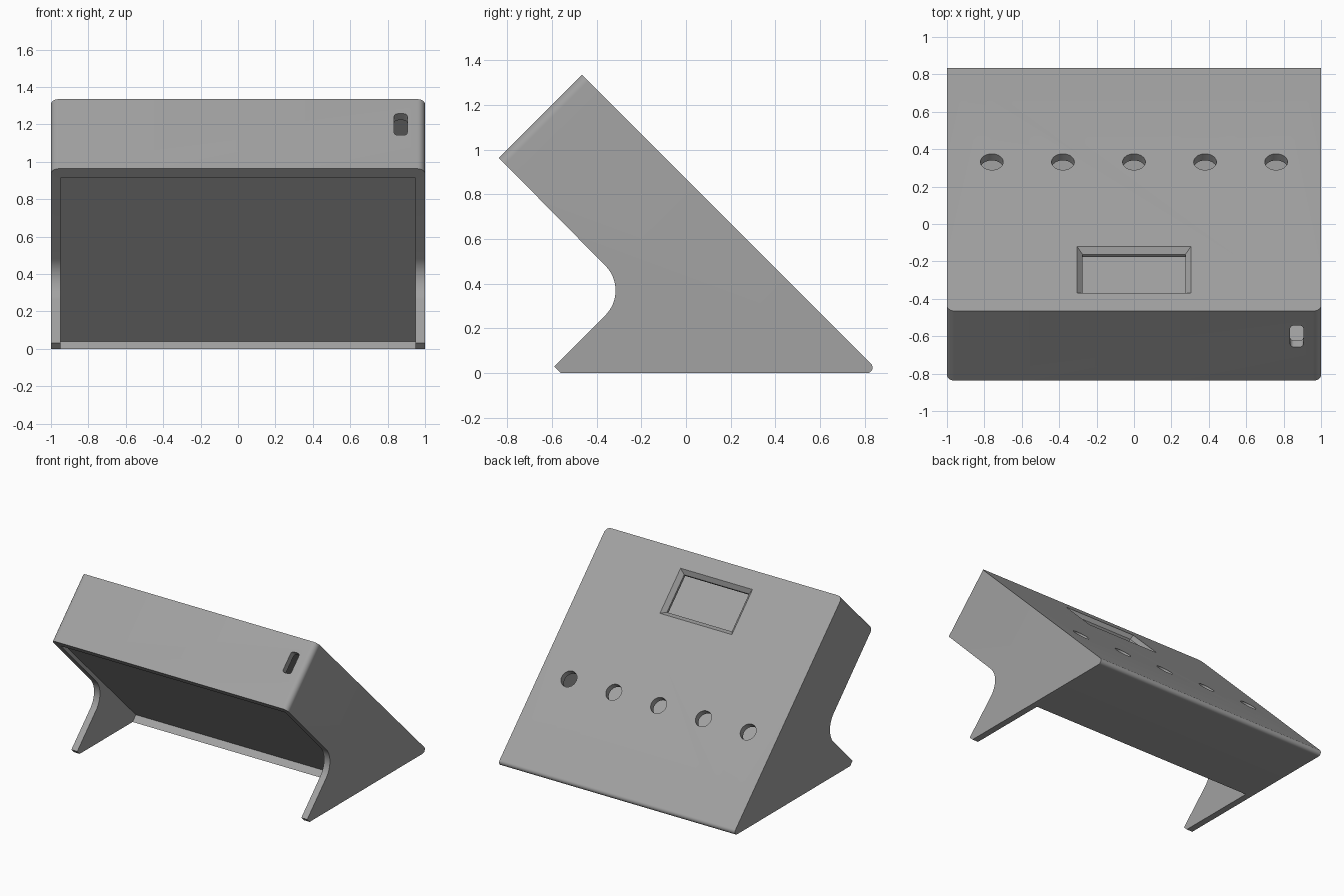
import bpy, bmesh, math
from mathutils import Matrix, Vector

if "Cube" in bpy.data.objects:
    bpy.data.objects.remove(bpy.data.objects["Cube"])

grey = bpy.data.materials.new("grey_plastic")
grey.diffuse_color = (0.36, 0.36, 0.36, 1)
grey.use_nodes = True
grey.node_tree.nodes["Principled BSDF"].inputs["Base Color"].default_value = grey.diffuse_color


def make(name, bm):
    bmesh.ops.recalc_face_normals(bm, faces=bm.faces)
    me = bpy.data.meshes.new(name)
    bm.to_mesh(me)
    bm.free()
    ob = bpy.data.objects.new(name, me)
    bpy.context.collection.objects.link(ob)
    me.materials.append(grey)
    return ob


def loft(rings):
    """Closed solid through rings of equal point count."""
    bm = bmesh.new()
    vs = [[bm.verts.new(p) for p in r] for r in rings]
    n = len(vs[0])
    for a, b in zip(vs, vs[1:]):
        for i in range(n):
            bm.faces.new((a[i], a[(i + 1) % n], b[(i + 1) % n], b[i]))
    bm.faces.new(vs[0])
    bm.faces.new(vs[-1])
    return bm


def extrude_x(profile, half):
    return loft([[(x, y, z) for y, z in profile] for x in (-half, half)])


def arc(cy, cz, r, a0, a1, n):
    return [(cy + r * math.cos(math.radians(a0 + (a1 - a0) * i / n)),
             cz + r * math.sin(math.radians(a0 + (a1 - a0) * i / n))) for i in range(n + 1)]


def rounded_rect(hx, hy, r):
    pts = []
    for k, (sx, sy) in enumerate(((1, 1), (-1, 1), (-1, -1), (1, -1))):
        pts += arc(sx * (hx - r), sy * (hy - r), r, 90 * k, 90 * k + 90, 6)
    return pts


def cut(body, name, bm, matrix=Matrix()):
    cutter = make(name, bm)
    cutter.data.transform(matrix)
    cutter.hide_render = True
    mod = body.modifiers.new(name, 'BOOLEAN')
    mod.operation = 'DIFFERENCE'
    mod.solver = 'EXACT'
    mod.object = cutter
    bpy.context.view_layer.objects.active = body
    bpy.ops.object.modifier_apply(modifier=name)
    bpy.data.objects.remove(cutter)


def tilted(x, y, z, deg):
    return Matrix.Translation((x, y, z)) @ Matrix.Rotation(math.radians(deg), 4, 'X')


# Housing side profile with rounded rear toe and curved leg notch
profile = [(-0.837, 0.963), (-0.465, 1.335)]
profile += arc(0.81, 0.025, 0.025, 45, -90, 8)
profile += [(-0.56, 0.0), (-0.59, 0.03)]
profile += arc(-0.472, 0.37, 0.157, -45, 45, 16)
bm = extrude_x(profile, 1.0)

# Rounded side edges of the upper end panel
bm.edges.ensure_lookup_table()
edges = [e for e in bm.edges if all(v.co.z > 0.9 for v in e.verts)
         and abs(e.verts[0].co.x - e.verts[1].co.x) < 0.01]
bmesh.ops.bevel(bm, geom=edges, offset=0.04, segments=6, profile=0.5, affect='EDGES')
housing = make("housing", bm)

# Recessed underside panel and space between the legs
cut(housing, "underside_recess",
    extrude_x([(0.12, 0.04), (-0.77, 0.93), (-1.5, 0.2), (-0.61, -0.69)], 0.95))
# Inner chamber
cut(housing, "chamber",
    extrude_x([(0.18, 0.05), (0.75, 0.05), (-0.465, 1.265), (-0.75, 0.98)], 0.95))

# Display window with chamfered frame
rings = [[(sx * hx, sy * hy, d) for sx, sy in ((1, 1), (-1, 1), (-1, -1), (1, -1))]
         for hx, hy, d in ((0.335, 0.207, 0.03), (0.275, 0.147, -0.03), (0.275, 0.147, -0.1))]
cut(housing, "window", loft(rings), tilted(0, -0.245, 1.115, -45))

# Row of round button holes
circle = arc(0, 0, 0.061, 0, 360, 32)[:-1]
for i in range(-2, 3):
    cut(housing, "button_hole", loft([[(a, b, d) for a, b in circle] for d in (0.05, -0.1)]),
        tilted(i * 0.38, 0.332, 0.538, -45))

# Cable slot in the end panel
slot = rounded_rect(0.035, 0.081, 0.02)
cut(housing, "cable_slot", loft([[(a, b, d) for a, b in slot] for d in (0.05, -0.1)]),
    tilted(0.87, -0.6, 1.2, 45))

# Smooth shading with sharp edges
bpy.ops.object.select_all(action='DESELECT')
housing.select_set(True)
bpy.context.view_layer.objects.active = housing
bpy.ops.object.shade_smooth_by_angle(angle=math.radians(30))
